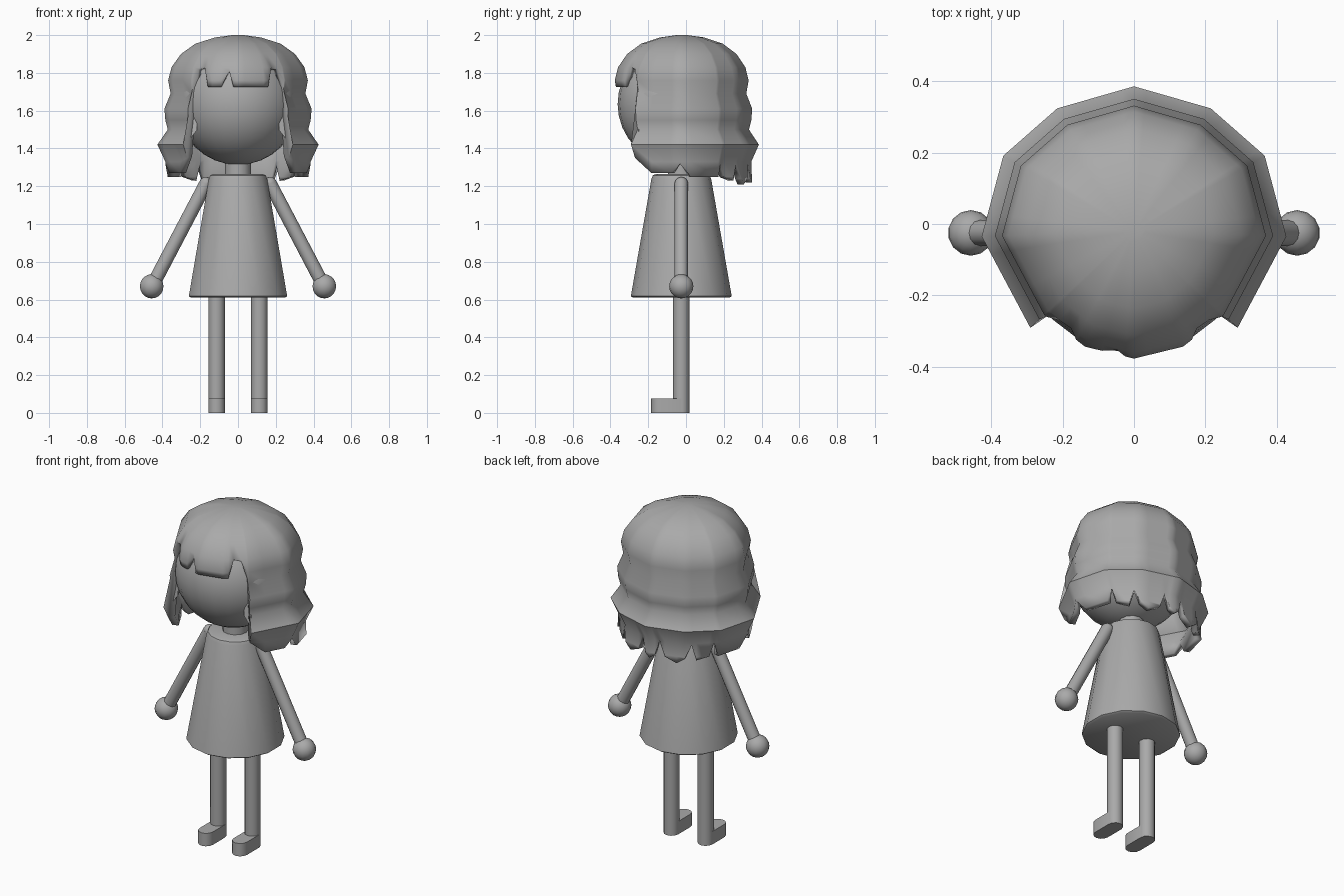
import bpy, bmesh, math
from mathutils import Vector

if "Cube" in bpy.data.objects:
    bpy.data.objects.remove(bpy.data.objects["Cube"])

CY = -0.025
grey = bpy.data.materials.new("plain grey")
grey.diffuse_color = (0.4, 0.4, 0.4, 1)
grey.use_nodes = True
grey.node_tree.nodes["Principled BSDF"].inputs["Base Color"].default_value = grey.diffuse_color


def finish(bm, name, angle=40):
    bmesh.ops.recalc_face_normals(bm, faces=bm.faces)
    me = bpy.data.meshes.new(name)
    bm.to_mesh(me)
    bm.free()
    ob = bpy.data.objects.new(name, me)
    bpy.context.collection.objects.link(ob)
    me.materials.append(grey)
    for o in bpy.context.selected_objects:
        o.select_set(False)
    ob.select_set(True)
    bpy.context.view_layer.objects.active = ob
    bpy.ops.object.shade_smooth_by_angle(angle=math.radians(angle))
    return ob


def lathe(name, profile, n, x=0, y=CY):
    """Capped stack of rings, profile = (radius, z)."""
    bm = bmesh.new()
    rings = [[bm.verts.new((x + r * math.sin(2 * math.pi * i / n),
                            y + r * math.cos(2 * math.pi * i / n), z))
              for i in range(n)] for r, z in profile]
    for a, b in zip(rings, rings[1:]):
        for i in range(n):
            j = (i + 1) % n
            bm.faces.new((a[i], a[j], b[j], b[i]))
    bm.faces.new(rings[0])
    bm.faces.new(rings[-1])
    return finish(bm, name)


def ball(name, loc, r, seg, rings):
    bm = bmesh.new()
    bmesh.ops.create_uvsphere(bm, u_segments=seg, v_segments=rings, radius=r)
    bmesh.ops.translate(bm, verts=bm.verts, vec=loc)
    return finish(bm, name, 60)


def rod(name, a, b, r):
    a, b = Vector(a), Vector(b)
    bm = bmesh.new()
    bmesh.ops.create_cone(bm, segments=12, radius1=r, radius2=r,
                          depth=(b - a).length, cap_ends=True)
    bm.transform(Vector((0, 0, 1)).rotation_difference(b - a).to_matrix().to_4x4())
    bmesh.ops.translate(bm, verts=bm.verts, vec=(a + b) / 2)
    return finish(bm, name)


def lerp(table, t):
    for (a, va), (b, vb) in zip(table, table[1:]):
        if t <= b:
            return va + (vb - va) * (t - a) / (b - a)
    return table[-1][1]


# Head, neck and dress
ball("head", (0, -0.04, 1.635), 0.322, 24, 16)
lathe("neck", [(0.07, 1.2), (0.07, 1.4)], 12)
lathe("dress", [(0.255, 0.61), (0.267, 0.618), (0.158, 1.24), (0.15, 1.258),
                (0.135, 1.264)], 14)

# Limbs
for s, side in ((-1, "left"), (1, "right")):
    rod(side + "_arm", (0.17 * s, CY, 1.213), (0.455 * s, CY, 0.67), 0.036)
    ball(side + "_shoulder", (0.17 * s, CY, 1.213), 0.036, 12, 8)
    ball(side + "_hand", (0.457 * s, CY, 0.67), 0.064, 14, 10)
    lathe(side + "_leg", [(0.044, 0.0), (0.044, 0.64)], 12, x=0.113 * s)
    # Foot: rounded outline extruded upwards
    bm = bmesh.new()
    outline = []
    for i in range(14):
        t = math.pi * (i % 7) / 6 + (math.pi if i >= 7 else 0)
        cy = CY if i < 7 else -0.14
        outline.append(bm.verts.new((0.113 * s + 0.044 * math.cos(t),
                                     cy + 0.044 * math.sin(t), 0)))
    sole = bm.faces.new(outline)
    ext = bmesh.ops.extrude_face_region(bm, geom=[sole])
    top = [v for v in ext["geom"] if isinstance(v, bmesh.types.BMVert)]
    bmesh.ops.translate(bm, verts=top, vec=(0, 0, 0.077))
    finish(bm, side + "_foot")

# Hair: wavy profile (z, radius) swept around an uneven polygon
profile = [(1.2, 0.39), (1.25, 0.388), (1.33, 0.385), (1.42, 0.427), (1.5, 0.372),
           (1.55, 0.385), (1.61, 0.39), (1.69, 0.357), (1.76, 0.37), (1.83, 0.352),
           (1.9, 0.302), (1.955, 0.225), (1.988, 0.12), (2.0, 0.03)]
corners = [(0, 0.95), (32, 0.95), (60, 0.99), (92, 1.0), (133, 0.93),
           (157, 0.95), (180, 0.965)]
# Lower hair edge (angle from the back, height), half way round
hem = [(0, 1.22), (5, 1.24), (9, 1.33), (14, 1.24), (25, 1.21), (32, 1.24),
       (38, 1.32), (42, 1.23), (53, 1.25), (57, 1.33), (60, 1.25), (83, 1.25),
       (92, 1.32), (99, 1.27), (118, 1.27), (133, 1.35)]
fringe_right = [(134.5, 1.72), (140, 1.82), (147, 1.83), (152, 1.725), (157, 1.725),
                (174, 1.725)]
fringe_left = [(180, 1.725), (184, 1.725), (188, 1.81), (195, 1.725), (203, 1.725),
               (208, 1.725), (213, 1.83), (220, 1.82), (225.5, 1.72)]
edge = hem + fringe_right + fringe_left + [(360 - a, z) for a, z in hem[:0:-1]]


def hair_point(a, z):
    """Point on the flat-sided hair shell at an angle and height."""
    h = a if a <= 180 else 360 - a
    for (a0, f0), (a1, f1) in zip(corners, corners[1:]):
        if h <= a1:
            break
    p, q = (Vector((f * math.sin(math.radians(t)), f * math.cos(math.radians(t))))
            for t, f in ((a0, f0), (a1, f1)))
    d = Vector((math.sin(math.radians(h)), math.cos(math.radians(h))))
    e = q - p
    flat = (p.x * e.y - p.y * e.x) / (d.x * e.y - d.y * e.x)
    r = lerp(profile, z) * flat
    return (r * d.x * (1 if a <= 180 else -1), r * d.y - 0.02, z)


bm = bmesh.new()
cols = [[bm.verts.new(hair_point(a, max(z, zb))) for z, _ in profile]
        for a, zb in edge]
for i, c in enumerate(cols):
    d = cols[(i + 1) % len(cols)]
    for k in range(len(profile) - 1):
        bm.faces.new((c[k], d[k], d[k + 1], c[k + 1]))
bm.faces.new([c[-1] for c in cols])
bmesh.ops.remove_doubles(bm, verts=bm.verts, dist=0.0005)
hair = finish(bm, "hair", 50)
shell = hair.modifiers.new("thickness", 'SOLIDIFY')
shell.thickness = 0.035
shell.offset = -1
